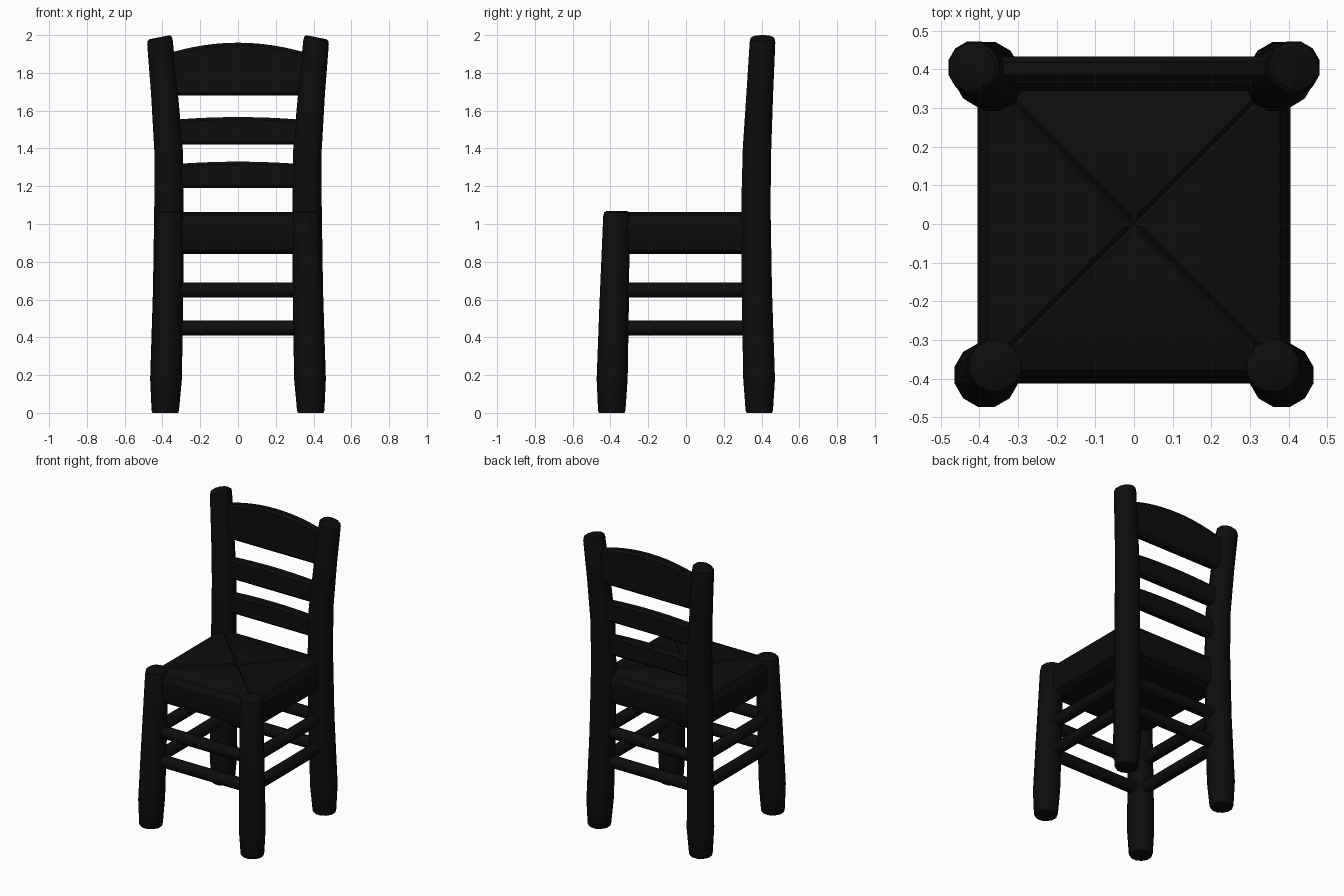
import bpy, bmesh, math

if "Cube" in bpy.data.objects:
    bpy.data.objects.remove(bpy.data.objects["Cube"])

black = bpy.data.materials.new("black_paint")
black.diffuse_color = (0.004, 0.004, 0.004, 1)
black.use_nodes = True
black.node_tree.nodes["Principled BSDF"].inputs["Base Color"].default_value = black.diffuse_color


def finish(bm, name, angle=38):
    bmesh.ops.recalc_face_normals(bm, faces=bm.faces)
    me = bpy.data.meshes.new(name)
    bm.to_mesh(me)
    bm.free()
    ob = bpy.data.objects.new(name, me)
    bpy.context.collection.objects.link(ob)
    me.materials.append(black)
    bpy.ops.object.select_all(action='DESELECT')
    ob.select_set(True)
    bpy.context.view_layer.objects.active = ob
    bpy.ops.object.shade_smooth_by_angle(angle=math.radians(angle))
    return ob


def loft(bm, rings, cap=True):
    vr = [[bm.verts.new(p) for p in r] for r in rings]
    for a, b in zip(vr, vr[1:]):
        for i in range(len(a)):
            j = (i + 1) % len(a)
            bm.faces.new((a[i], a[j], b[j], b[i]))
    if cap:
        bm.faces.new(vr[0][::-1])
        bm.faces.new(vr[-1])


def post(name, side, stations, n=12):
    """Round leg through stations (x, y, z, radius, tilt)."""
    bm = bmesh.new()
    rings = []
    for x, y, z, r, tilt in stations:
        ring = []
        for i in range(n):
            a = 2 * math.pi * (i + 0.5) / n
            dx, dy = r * math.cos(a), r * math.sin(a)
            ring.append((side * (x + dx), y + dy, z - tilt * dx))
        rings.append(ring)
    loft(bm, rings)
    return finish(bm, name)


def rung(name, a, b, r=0.04, n=10):
    """Horizontal round rod along x or y."""
    bm = bmesh.new()
    along_x = abs(a[0] - b[0]) > abs(a[1] - b[1])
    rings = []
    for p in (a, b):
        ring = []
        for i in range(n):
            t = 2 * math.pi * (i + 0.5) / n
            u, w = r * math.cos(t), r * math.sin(t)
            ring.append((p[0], p[1] + u, p[2] + w) if along_x else (p[0] + u, p[1], p[2] + w))
        rings.append(ring)
    loft(bm, rings)
    return finish(bm, name, 45)


def slat(name, y, z0, z_end, z_mid, half=0.36, t=0.031, segs=12):
    """Back slat with an arched top and softened edges."""
    bm = bmesh.new()
    c = 0.014
    rings = []
    for i in range(segs + 1):
        x = -half + 2 * half * i / segs
        z1 = z_mid - (z_mid - z_end) * (x / half) ** 2
        rings.append([(x, y + dy, z) for dy, z in (
            (-t, z0 + c), (-t + c, z0), (t - c, z0), (t, z0 + c),
            (t, z1 - c), (t - c, z1), (-t + c, z1), (-t, z1 - c))])
    loft(bm, rings)
    return finish(bm, name, 30)


# legs and back posts
for side, s in ((-1, "left"), (1, "right")):
    post("front_leg_" + s, side, [
        (0.385, -0.393, 0.0, 0.070, 0), (0.385, -0.393, 0.012, 0.075, 0),
        (0.382, -0.391, 0.18, 0.085, 0), (0.372, -0.381, 0.55, 0.081, 0),
        (0.360, -0.368, 1.04, 0.073, 0), (0.359, -0.367, 1.06, 0.069, 0),
        (0.359, -0.367, 1.068, 0.058, 0)])
    post("back_post_" + s, side, [
        (0.385, 0.388, 0.0, 0.070, 0), (0.385, 0.388, 0.012, 0.075, 0),
        (0.381, 0.387, 0.18, 0.087, 0), (0.370, 0.375, 0.65, 0.083, 0),
        (0.366, 0.370, 1.10, 0.080, 0), (0.368, 0.376, 1.40, 0.078, 0.08),
        (0.390, 0.391, 1.70, 0.073, 0.13), (0.413, 0.405, 1.96, 0.070, 0.16),
        (0.414, 0.405, 1.98, 0.066, 0.18), (0.414, 0.405, 1.989, 0.055, 0.2)])

# stretchers on all four sides, two levels
for level, z in (("lower", 0.45), ("upper", 0.65)):
    for sgn, f, s in ((-1, "front", "left"), (1, "back", "right")):
        rung(f"{f}_{level}_rung", (-0.36, sgn * 0.375, z), (0.36, sgn * 0.375, z))
        rung(f"{s}_{level}_rung", (sgn * 0.367, -0.37, z), (sgn * 0.367, 0.37, z))

# back slats
slat("top_slat", 0.402, 1.68, 1.90, 1.96, half=0.38)
slat("middle_slat", 0.383, 1.42, 1.55, 1.566)
slat("lower_slat", 0.375, 1.19, 1.315, 1.33)

# woven seat: four triangular panels meeting in diagonal grooves
profile = [(0.03, 1.057), (0.34, 1.063), (0.378, 1.048), (0.398, 1.01),
           (0.398, 0.89), (0.385, 0.858), (0.35, 0.84), (0.03, 0.84)]
bm = bmesh.new()
for k in range(4):
    ca, sa = math.cos(k * math.pi / 2), math.sin(k * math.pi / 2)
    rows = []
    for d, z in profile:
        row = []
        for t, edge in ((-d, 1), (-d + 0.018, 0), (d - 0.018, 0), (d, 1)):
            zz = z - 0.012 * edge if z > 1.02 else z
            row.append(bm.verts.new((d * ca - t * sa, d * sa + t * ca, zz)))
        rows.append(row)
    for a, b in zip(rows, rows[1:]):
        for i in range(3):
            bm.faces.new((a[i], a[i + 1], b[i + 1], b[i]))
    # close the centre on top and underneath
    for row, z in ((rows[0], 1.045), (rows[-1], 0.84)):
        c = bm.verts.new((0, 0, z))
        for i in range(3):
            bm.faces.new((row[i], row[i + 1], c))
bmesh.ops.remove_doubles(bm, verts=bm.verts, dist=0.0005)
finish(bm, "woven_seat", 25)
